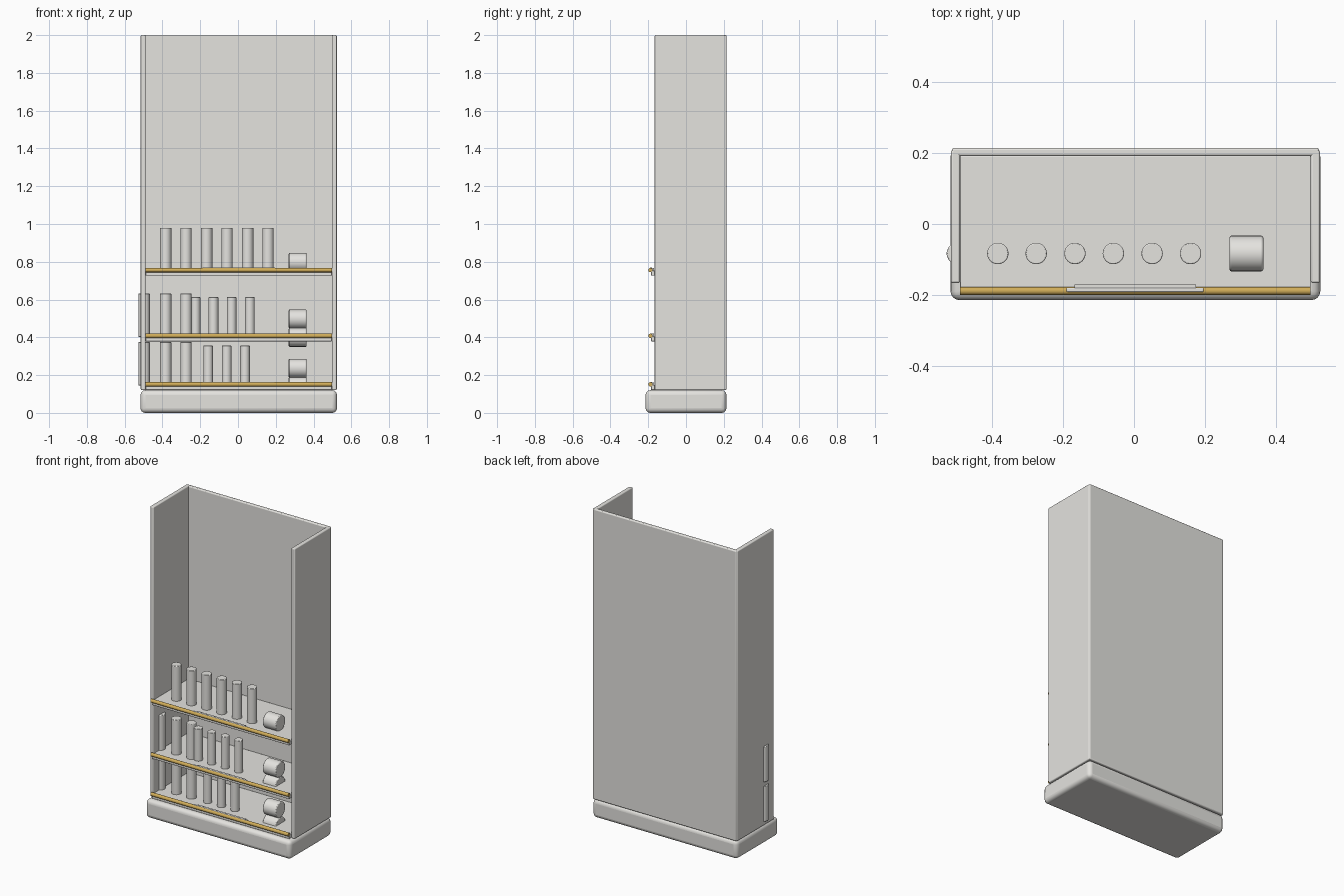
import bpy
import math

if "Cube" in bpy.data.objects:
    bpy.data.objects.remove(bpy.data.objects["Cube"])

CX = 0.004          # cabinet centre line
BOTTLE_Y = -0.083   # row in which the goods stand


def material(name, rgb):
    m = bpy.data.materials.new(name)
    m.diffuse_color = (*rgb, 1)
    m.use_nodes = True
    m.node_tree.nodes["Principled BSDF"].inputs["Base Color"].default_value = m.diffuse_color
    return m


GREY = material("warm_light_grey", (0.78, 0.77, 0.74))
BRASS = material("brass", (0.64, 0.42, 0.10))


def finish(ob, name, mat, bevel, segments):
    ob.name = name
    ob.data.materials.append(mat)
    if bevel:
        mod = ob.modifiers.new("rounded_edges", "BEVEL")
        mod.width = bevel
        mod.segments = segments
        mod.limit_method = "ANGLE"
        mod.angle_limit = math.radians(40)
    bpy.ops.object.shade_smooth_by_angle(angle=math.radians(35))
    return ob


def box(name, x, y, z, mat=GREY, bevel=0.0, segments=3):
    """Box from (min, max) ranges along each axis."""
    bpy.ops.mesh.primitive_cube_add(
        size=1, location=[(a + b) / 2 for a, b in (x, y, z)])
    ob = bpy.context.object
    ob.scale = [b - a for a, b in (x, y, z)]
    bpy.ops.object.transform_apply(location=False, rotation=False, scale=True)
    return finish(ob, name, mat, bevel, segments)


def cylinder(name, centre, radius, length, along_x=False, mat=GREY,
             bevel=0.003, sides=32):
    bpy.ops.mesh.primitive_cylinder_add(
        vertices=sides, radius=radius, depth=length, location=centre,
        rotation=(0, math.pi / 2 if along_x else 0, 0))
    return finish(bpy.context.object, name, mat, bevel, 2)


# Plinth
box("plinth", (CX - 0.52, CX + 0.52), (-0.214, 0.214), (0, 0.12),
    bevel=0.025, segments=4)

# Open-topped cabinet shell
box("back_panel", (CX - 0.516, CX + 0.516), (0.191, 0.214), (0.12, 2.0),
    bevel=0.006)
for label, s in (("left", -1), ("right", 1)):
    xs = sorted((CX + s * 0.493, CX + s * 0.519))
    box(label + "_side_panel", xs, (-0.166, 0.208), (0.12, 2.0), bevel=0.006)

# Each shelf: top height, tall bottles, small bottles, roll heights
tall_xs = (-0.383, -0.275)
shelves = {
    "lower": (0.148, (-0.497, *tall_xs), (-0.158, -0.060, 0.037),
              (0.140, 0.236)),
    "middle": (0.405, (-0.497, *tall_xs), (-0.225, -0.130, -0.034, 0.063),
               (0.400, 0.497)),
    "upper": (0.753, (*tall_xs, -0.166, -0.058, 0.051, 0.159), (),
              (0.797,)),
}

for level, (top, tall, small, rolls) in shelves.items():
    # Shelf board with a brass rail along its front
    box(level + "_shelf", (CX - 0.493, CX + 0.493), (-0.185, 0.191),
        (top - 0.026, top), bevel=0.002, segments=2)
    cylinder(level + "_front_rail", (CX, -0.188, top + 0.003), 0.0115, 0.986,
             along_x=True, mat=BRASS, bevel=0, sides=24)
    # Slim label strip and its backing, just above the rail
    box(level + "_label_strip", (-0.19, 0.196), (-0.191, -0.180),
        (top - 0.006, top + 0.0165), bevel=0.003, segments=2)
    box(level + "_label_backing", (-0.168, 0.175), (-0.181, -0.170),
        (top - 0.006, top + 0.014))
    # Bottles
    for i, x in enumerate(tall):
        cylinder(f"{level}_tall_bottle_{i + 1}",
                 (x, BOTTLE_Y, top + 0.112), 0.030, 0.23)
    for i, x in enumerate(small):
        cylinder(f"{level}_small_bottle_{i + 1}",
                 (x, BOTTLE_Y, top + 0.103), 0.0255, 0.21)
    # Rolls lying on their sides
    for i, z in enumerate(rolls):
        cylinder(f"{level}_roll_{i + 1}", (0.316, BOTTLE_Y, z), 0.05, 0.095,
                 along_x=True, bevel=0.005, sides=40)
